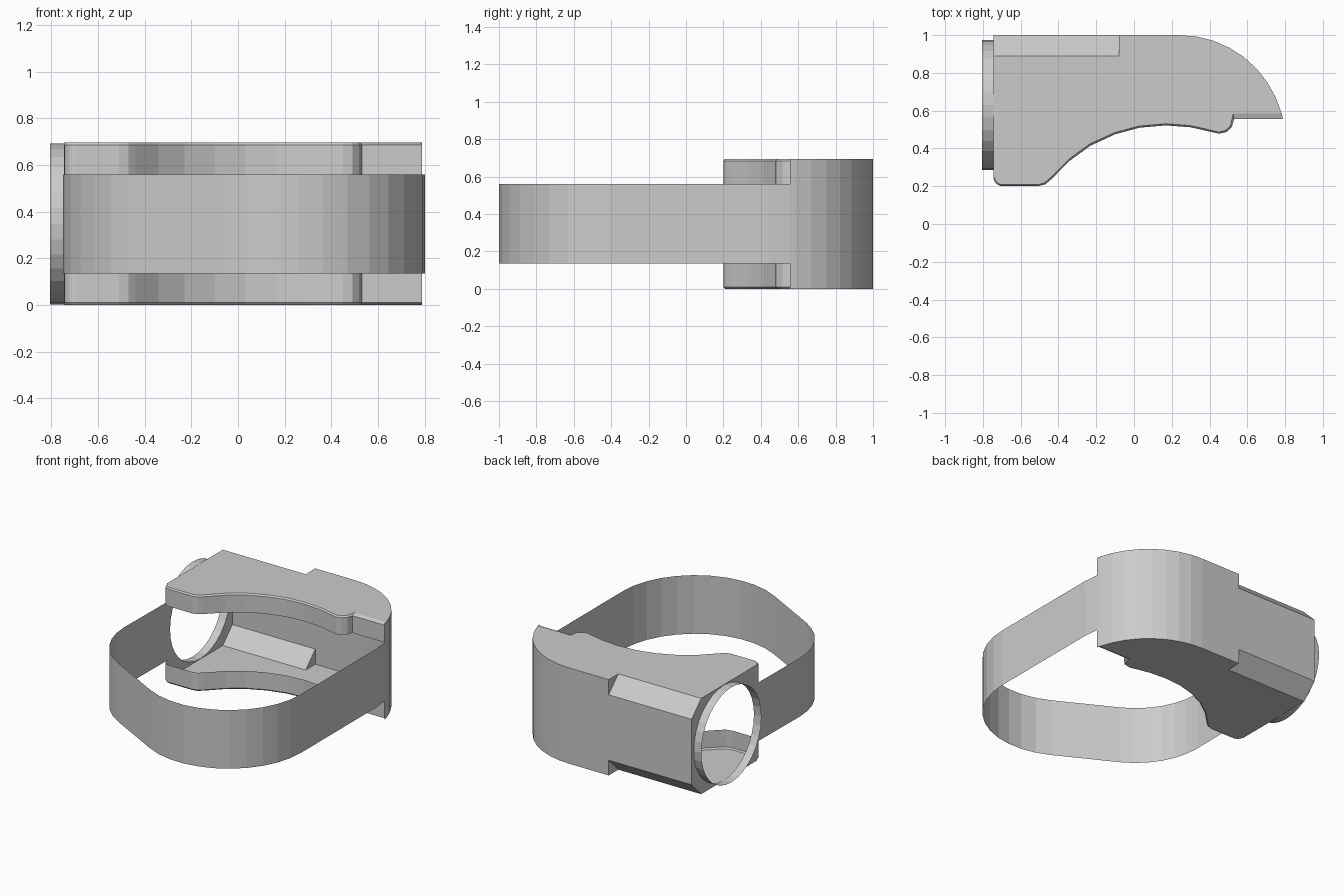
import bpy, bmesh
from math import cos, sin, radians

if "Cube" in bpy.data.objects:
    bpy.data.objects.remove(bpy.data.objects["Cube"])

MID = 0.3475          # symmetry plane height; everything below is the upper half
TOP, SLOT, LEFT = 0.3475, 0.2125, -0.745


def arc(cx, cy, r, a0, a1, n):
    return [(cx + r * cos(radians(a0 + (a1 - a0) * i / n)),
             cy + r * sin(radians(a0 + (a1 - a0) * i / n))) for i in range(n + 1)]


def build(name, faces):
    """Thin-sheet object from polygons, mirrored about mid height."""
    bm = bmesh.new()
    for f in faces:
        bm.faces.new([bm.verts.new(p) for p in f])
    bmesh.ops.remove_doubles(bm, verts=bm.verts, dist=0.0005)
    # split the concave faces cleanly
    bmesh.ops.triangulate(bm, faces=[f for f in bm.faces if len(f.verts) > 4])
    me = bpy.data.meshes.new(name)
    bm.to_mesh(me)
    bm.free()
    ob = bpy.data.objects.new(name, me)
    bpy.context.collection.objects.link(ob)
    ob.location.z = MID
    m = ob.modifiers.new("mirror", 'MIRROR')
    m.use_axis = (False, False, True)
    m.merge_threshold = 0.0005
    return ob


def strip(low, high, z0, z1):
    """Quads joining one path at z0 to another path at z1."""
    return [[(*low[i], z0), (*low[i + 1], z0), (*high[i + 1], z1), (*high[i], z1)]
            for i in range(len(low) - 1)]


# front edge outline of the cover (outer lip) and its slightly inset top edge
corner = arc(-0.695, 0.25, 0.05, 180, 270, 5)
lip = corner + [(-0.51, 0.2), (-0.47, 0.21), (-0.44, 0.235), (-0.34, 0.335),
                (-0.23, 0.415), (-0.1, 0.475), (0.03, 0.51), (0.17, 0.522), (0.3, 0.512),
                (0.45, 0.478), (0.49, 0.487), (0.518, 0.515), (0.53, 0.555), (0.788, 0.555)]
inset = arc(-0.695, 0.25, 0.042, 180, 270, 5) + [
    (-0.51, 0.208), (-0.474, 0.218), (-0.446, 0.242), (-0.345, 0.343),
    (-0.234, 0.424), (-0.103, 0.484), (0.028, 0.519), (0.17, 0.531), (0.302, 0.521),
    (0.45, 0.487), (0.484, 0.495), (0.511, 0.52), (0.525, 0.585), (0.782, 0.585)]
inset[0] = (LEFT, 0.25)

# back-right curve, from the flat back round to the strap
back = arc(0.24, 0.44, 0.56, 90, 15, 8) + [(0.788, 0.555)]

# cover plates with lips (top and bottom)
plate = inset + list(reversed(back[:-2])) + [(-0.08, 1), (-0.08, 0.89), (LEFT, 0.89)]
build("cover_plates", [[(*p, TOP) for p in plate]])
build("cover_lips", strip(lip, lip, SLOT, TOP - 0.01) + strip(lip, inset, TOP - 0.01, TOP))

# back wall with chamfered edges on the left part
cz = TOP - 0.11
wall = [(-0.08, 1)] + back
build("back_wall",
      strip(wall[::-1], wall[::-1], 0, TOP) +
      [[(-0.08, 1, 0), (LEFT, 1, 0), (LEFT, 1, cz), (-0.08, 1, cz)],
       [(-0.08, 1, cz), (LEFT, 1, cz), (LEFT, 0.89, TOP), (-0.08, 0.89, TOP)],
       [(-0.08, 1, cz), (-0.08, 0.89, TOP), (-0.08, 1, TOP)]])

# left wall around the round opening
hole = arc(0.63, 0, 0.345, 180, 0, 16)
outline = [(0.25, 0)] + hole + [(1, 0), (1, cz), (0.89, TOP), (0.25, TOP)]
build("side_wall", [[(LEFT, y, z) for y, z in outline]])

# short open tube around the opening
build("opening_ring", [
    [(LEFT, *hole[i]), (-0.805, *hole[i]), (-0.805, *hole[i + 1]), (LEFT, *hole[i + 1])]
    for i in range(16)])

# strap loop: left straight, left bend, diagonal, big right bend, right straight
loop = ([(LEFT, 0.25), (LEFT, 0.2)] + arc(-0.21, -0.235, 0.54, 180, 241.6, 6) +
        arc(0.22, -0.42, 0.58, 241.6, 360, 11) + [(0.8, 0.44), (0.788, 0.555)])
build("strap", strip(loop, loop, 0, SLOT))
